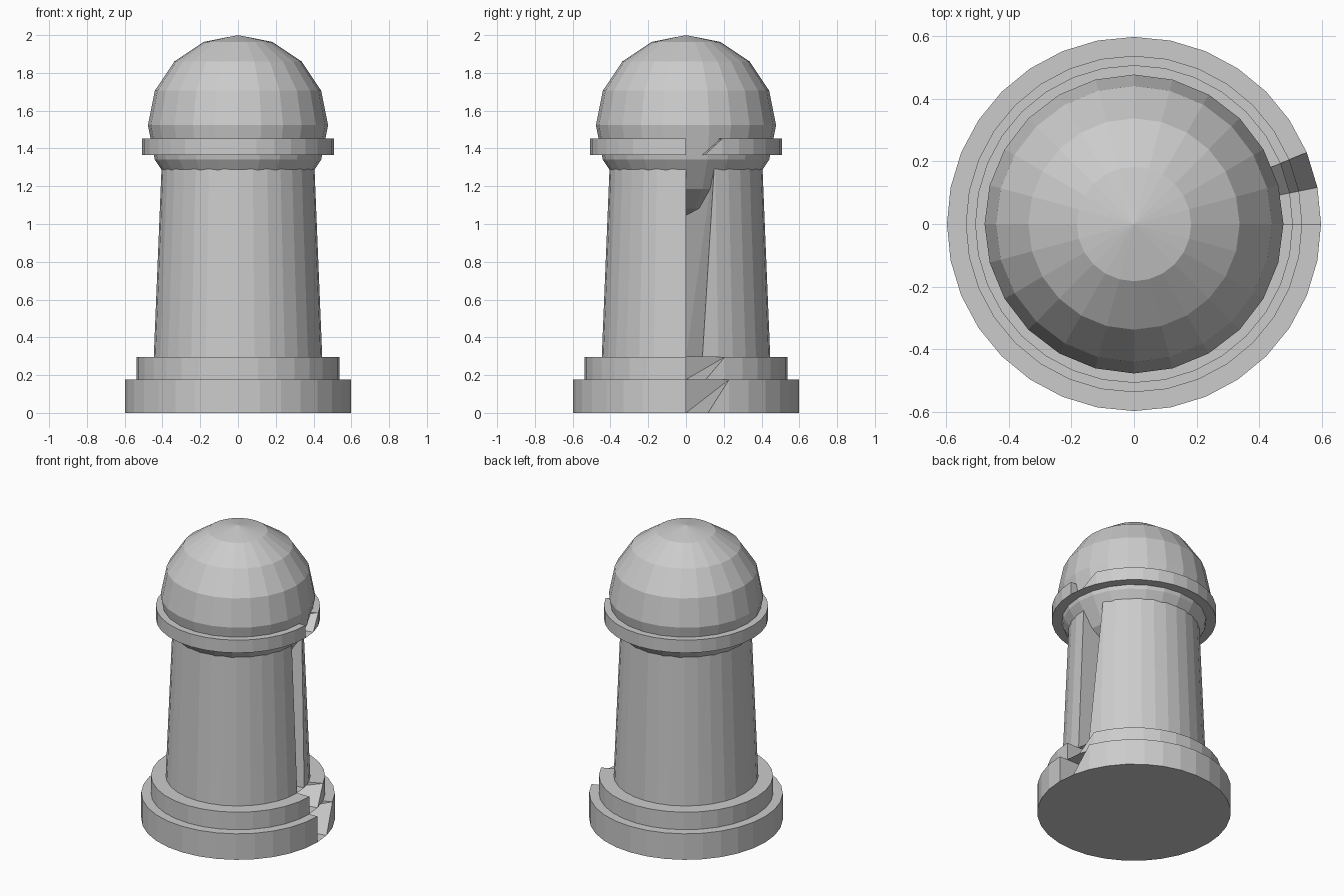
import bpy, bmesh
from math import cos, sin, tau

if "Cube" in bpy.data.objects:
    bpy.data.objects.remove(bpy.data.objects["Cube"])

SIDES = 32
NOTCH = 1  # rim corner that is pulled in to the foot of the axis


def finish(bm, name):
    bmesh.ops.recalc_face_normals(bm, faces=bm.faces)
    mesh = bpy.data.meshes.new(name)
    bm.to_mesh(mesh)
    bm.free()
    bpy.context.collection.objects.link(bpy.data.objects.new(name, mesh))


def notched_drum(name, r_low, r_high, z_low, z_high):
    """Capped drum whose wall is split open by one rim corner at its axis."""
    bm = bmesh.new()

    def ring(r, z):
        return [bm.verts.new((r * cos(tau * i / SIDES), r * sin(tau * i / SIDES), z))
                for i in range(SIDES)]

    low, high = ring(r_low, z_low), ring(r_high, z_high)
    foot = bm.verts.new((0, 0, z_low))
    crown = bm.verts.new((0, 0, z_high))
    high[NOTCH].co = (0, 0, z_low)
    for i in range(SIDES):
        j = (i + 1) % SIDES
        # walls, split so the notch creases match
        if j == NOTCH:
            bm.faces.new((low[i], low[j], high[j]))
            bm.faces.new((low[i], high[j], high[i]))
        elif i == NOTCH:
            bm.faces.new((low[i], low[j], high[j]))
            bm.faces.new((low[i], high[j], high[i]))
        else:
            bm.faces.new((low[i], low[j], high[j], high[i]))
        # top and bottom fans
        bm.faces.new((crown, high[i], high[j]))
        bm.faces.new((foot, low[j], low[i]))
    finish(bm, name)


# stepped foot, tapered shaft and collar
notched_drum("base_step", 0.597, 0.597, 0.0, 0.177)
notched_drum("upper_step", 0.537, 0.537, 0.177, 0.296)
notched_drum("shaft", 0.446, 0.402, 0.296, 1.368)
notched_drum("collar", 0.507, 0.507, 1.366, 1.453)

# full ball forming the dome, sunk into the shaft
bm = bmesh.new()
bmesh.ops.create_uvsphere(bm, u_segments=24, v_segments=8, radius=0.477)
bmesh.ops.translate(bm, verts=bm.verts, vec=(0, 0, 1.523))
finish(bm, "dome")
